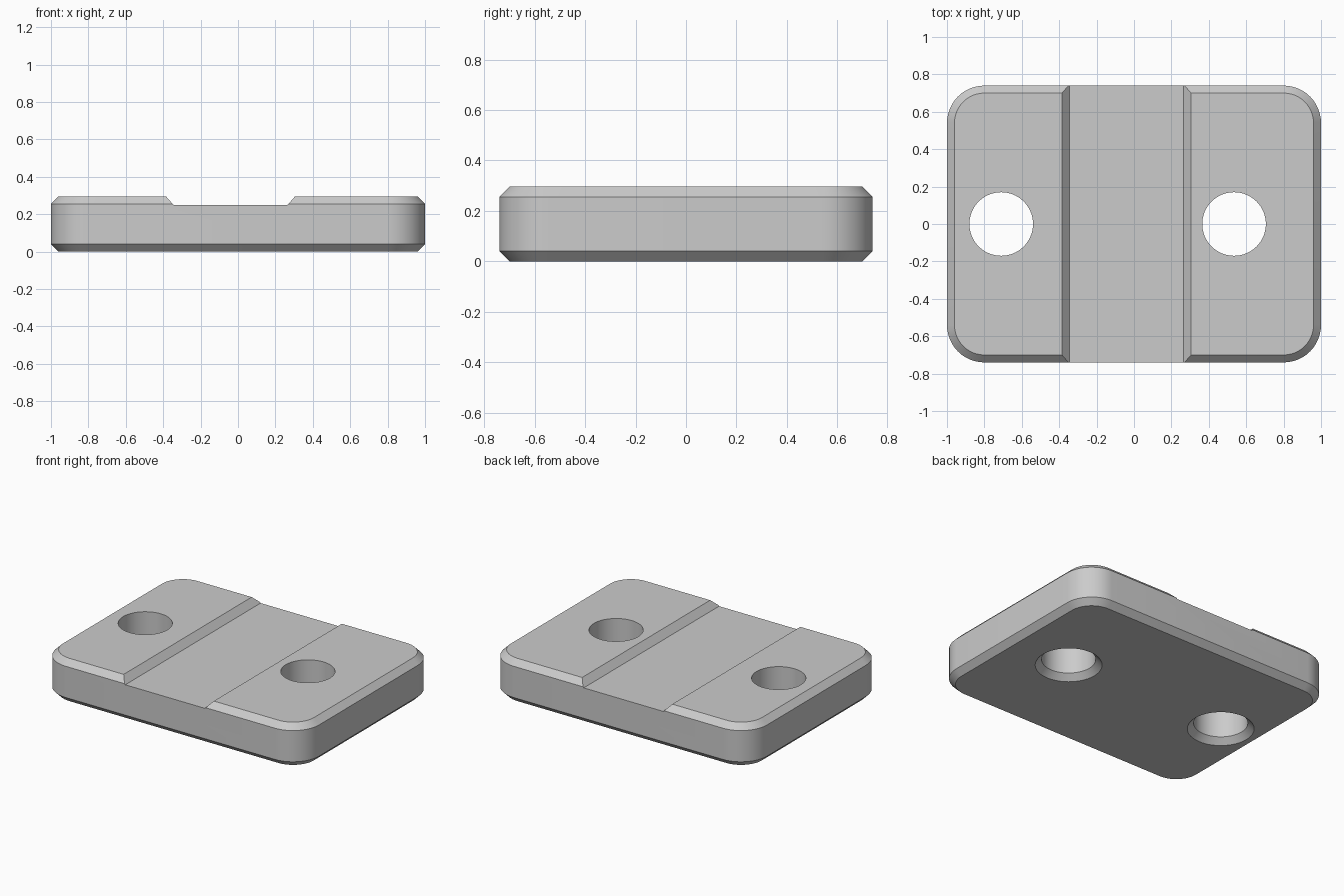
import bpy
import bmesh
from math import cos, sin, pi, radians

if "Cube" in bpy.data.objects:
    bpy.data.objects.remove(bpy.data.objects["Cube"], do_unlink=True)

HALF_X, HALF_Y, HEIGHT = 1.0, 0.74, 0.296
CHAMFER, CORNER = 0.04, 0.2
FLOOR = 0.25

grey = bpy.data.materials.new("plain grey")
grey.use_nodes = True
grey.diffuse_color = (0.6, 0.6, 0.6, 1)
grey.node_tree.nodes["Principled BSDF"].inputs["Base Color"].default_value = (0.6, 0.6, 0.6, 1)


def loft(name, rings):
    """Solid skinned through rings of equal point count, capped at both ends."""
    bm = bmesh.new()
    loops = [[bm.verts.new(p) for p in ring] for ring in rings]
    n = len(loops[0])
    for low, high in zip(loops, loops[1:]):
        for i in range(n):
            j = (i + 1) % n
            bm.faces.new((low[i], low[j], high[j], high[i]))
    bm.faces.new(loops[0][::-1])
    bm.faces.new(loops[-1])
    bmesh.ops.recalc_face_normals(bm, faces=bm.faces)
    mesh = bpy.data.meshes.new(name)
    bm.to_mesh(mesh)
    bm.free()
    mesh.materials.append(grey)
    obj = bpy.data.objects.new(name, mesh)
    bpy.context.collection.objects.link(obj)
    return obj


def rounded_ring(z, inset, steps=12):
    """Rounded rectangle outline, offset inwards from the plate edge."""
    points = []
    for corner, (sx, sy) in enumerate([(1, 1), (-1, 1), (-1, -1), (1, -1)]):
        for i in range(steps + 1):
            a = (corner + i / steps) * pi / 2
            points.append((sx * (HALF_X - CORNER) + (CORNER - inset) * cos(a),
                           sy * (HALF_Y - CORNER) + (CORNER - inset) * sin(a), z))
    return points


def circle(x, z, radius, steps=64):
    return [(x + radius * cos(2 * pi * i / steps), radius * sin(2 * pi * i / steps), z)
            for i in range(steps)]


# Plate with chamfered upper and lower rims
plate = loft("mounting_plate", [
    rounded_ring(0, CHAMFER), rounded_ring(CHAMFER, 0),
    rounded_ring(HEIGHT - CHAMFER, 0), rounded_ring(HEIGHT, CHAMFER)])

# Channel cutter with sloping sides
rise = 0.1
profile = [(-0.345, FLOOR), (0.265, FLOOR),
           (0.265 + rise * 0.87, FLOOR + rise), (-0.345 - rise * 0.87, FLOOR + rise)]
channel = loft("channel_cutter", [[(x, y, z) for x, z in profile] for y in (-1, 1)])

# Hole cutters, countersunk from below
cutters = [channel]
for side, x in (("right", -0.71), ("left", 0.535)):
    cutters.append(loft(side + "_hole_cutter", [
        circle(x, -0.04, 0.25), circle(x, CHAMFER, 0.17), circle(x, 0.5, 0.17)]))

# Cut, then remove the helpers
for cutter in cutters:
    cut = plate.modifiers.new(cutter.name, "BOOLEAN")
    cut.operation = "DIFFERENCE"
    cut.solver = "EXACT"
    cut.object = cutter
    cutter.hide_render = True
bpy.context.view_layer.objects.active = plate
plate.select_set(True)
for cutter in cutters:
    bpy.ops.object.modifier_apply(modifier=cutter.name)
    bpy.data.objects.remove(cutter, do_unlink=True)

bpy.ops.object.shade_smooth_by_angle(angle=radians(25))
